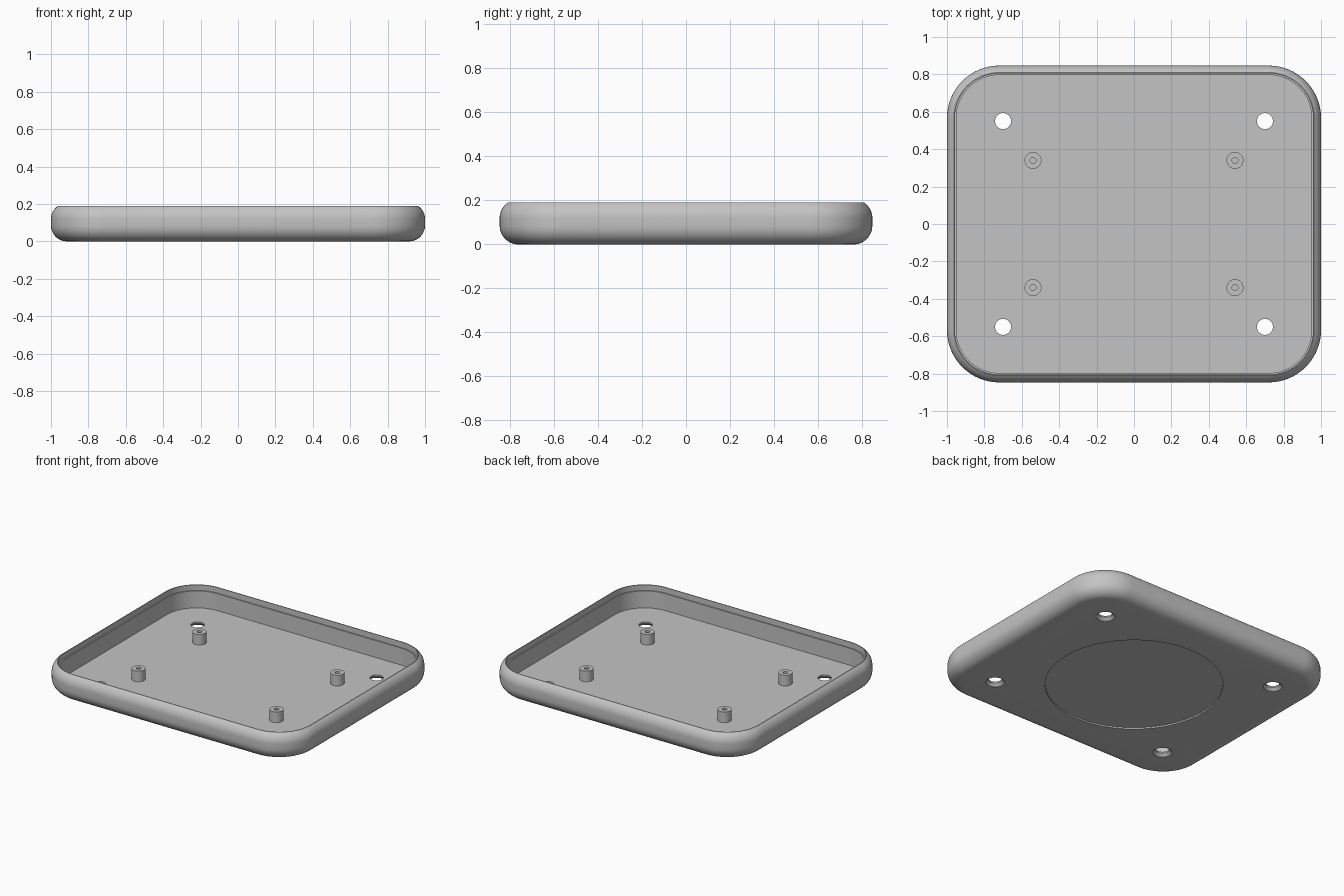
import bpy, bmesh
from math import sin, cos, pi, sqrt, radians

cube = bpy.data.objects.get("Cube")
if cube:
    bpy.data.objects.remove(cube, do_unlink=True)

HALF_X, HALF_Y, HEIGHT = 1.0, 0.847, 0.19
CORNER, FLOOR = 0.28, 0.03

grey = bpy.data.materials.new("plain grey")
grey.use_nodes = True
colour = (0.55, 0.55, 0.55, 1)
grey.diffuse_color = colour
grey.node_tree.nodes["Principled BSDF"].inputs["Base Color"].default_value = colour


def loft(name, rings):
    """Skin a stack of closed rings and cap both ends."""
    bm = bmesh.new()
    loops = [[bm.verts.new(p) for p in ring] for ring in rings]
    n = len(loops[0])
    for a, b in zip(loops, loops[1:]):
        for i in range(n):
            j = (i + 1) % n
            bm.faces.new((a[i], a[j], b[j], b[i]))
    bm.faces.new(loops[0][::-1])
    bm.faces.new(loops[-1])
    bmesh.ops.recalc_face_normals(bm, faces=bm.faces)
    mesh = bpy.data.meshes.new(name)
    bm.to_mesh(mesh)
    bm.free()
    mesh.materials.append(grey)
    obj = bpy.data.objects.new(name, mesh)
    bpy.context.collection.objects.link(obj)
    return obj


def rounded_ring(inset, z, steps=16):
    r = CORNER - inset
    ring = []
    for q, (sx, sy) in enumerate([(1, 1), (-1, 1), (-1, -1), (1, -1)]):
        for k in range(steps + 1):
            a = (q + k / steps) * pi / 2
            ring.append((sx * (HALF_X - CORNER) + r * cos(a),
                         sy * (HALF_Y - CORNER) + r * sin(a), z))
    return ring


def turned(name, x, y, profile, sides=32):
    return loft(name, [[(x + r * cos(2 * pi * i / sides), y + r * sin(2 * pi * i / sides), z)
                        for i in range(sides)] for r, z in profile])


def smooth(obj):
    bpy.ops.object.select_all(action='DESELECT')
    obj.select_set(True)
    bpy.context.view_layer.objects.active = obj
    bpy.ops.object.shade_smooth_by_angle(angle=radians(30))


def cut(obj, cutter):
    mod = obj.modifiers.new("cut", 'BOOLEAN')
    mod.operation = 'DIFFERENCE'
    mod.solver = 'EXACT'
    mod.object = cutter
    bpy.context.view_layer.objects.active = obj
    bpy.ops.object.modifier_apply(modifier=mod.name)
    bpy.data.objects.remove(cutter, do_unlink=True)


# Tray shell: rounded outside, stepped lip, vertical inner wall, flat floor
R = 0.085
profile = []
for k in range(9):
    a = k / 8 * pi / 2
    profile.append((R - R * sin(a), R - R * cos(a)))
shoulder = HEIGHT - 0.07
for k in range(8):
    dz = 0.07 * k / 7
    profile.append((R - sqrt(R * R - dz * dz), shoulder + dz))
profile += [(0.042, HEIGHT), (0.042, 0.15), (0.05, 0.15), (0.05, FLOOR)]
tray = loft("tray_shell", [rounded_ring(i, z) for i, z in profile])

# Shallow round recess underneath
cut(tray, turned("recess_cutter", 0, 0, [(0.57, -0.05), (0.57, 0.01)], 96))

# Countersunk screw holes and hollow mounting posts, mirrored to each quarter
quarters = [("back_left", 1, 1), ("back_right", -1, 1),
            ("front_left", 1, -1), ("front_right", -1, -1)]
for label, sx, sy in quarters:
    cut(tray, turned("hole_cutter", sx * 0.7, sy * 0.55,
                     [(0.061, -0.05), (0.061, 0.002), (0.043, 0.02), (0.043, 0.08)]))
    post = turned(label + "_post", sx * 0.54, sy * 0.34,
                  [(0.045, FLOOR - 0.005), (0.045, 0.105), (0.016, 0.105), (0.016, 0.04)])
    smooth(post)
smooth(tray)
